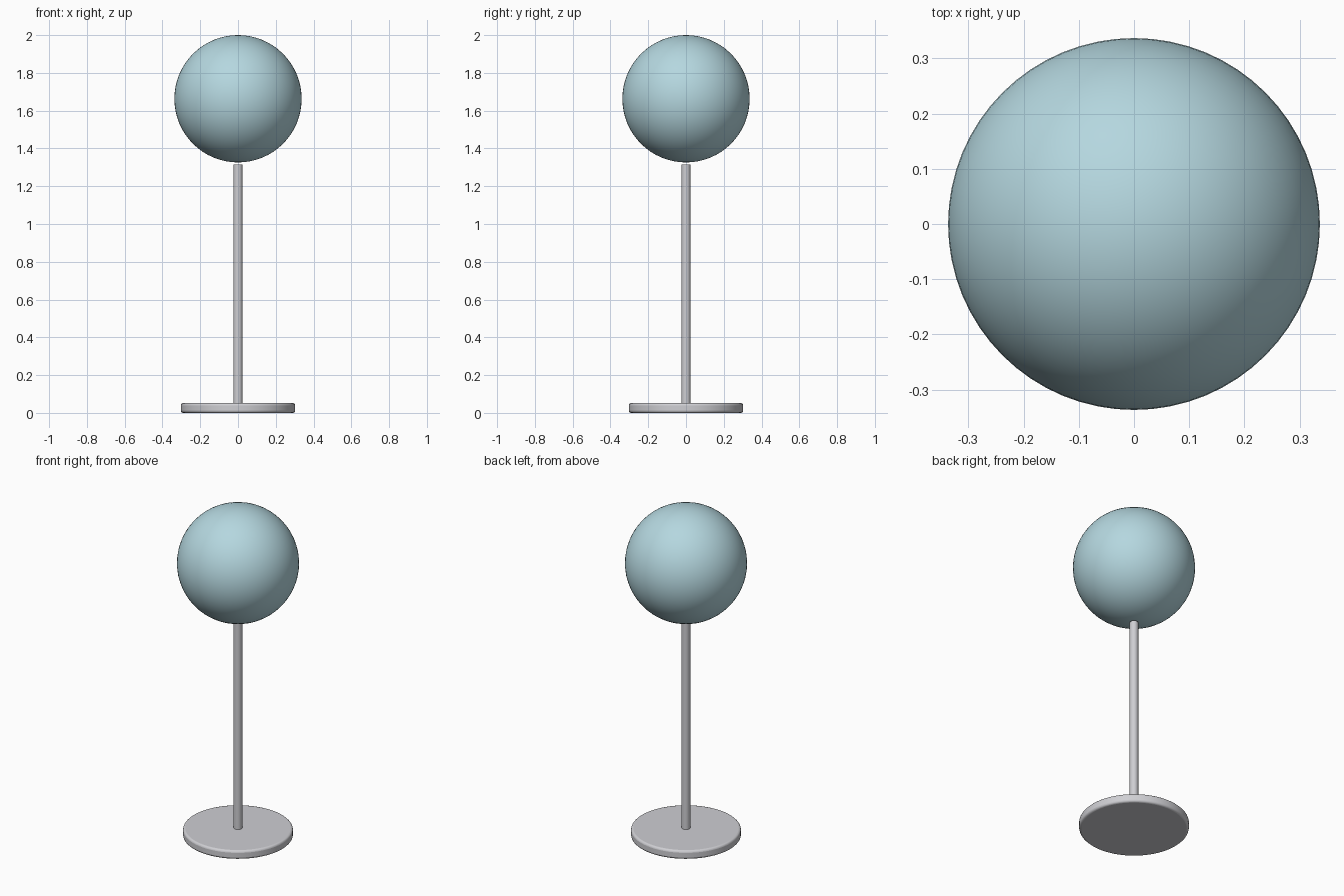
import bpy
import bmesh
import math

cube = bpy.data.objects.get("Cube")
if cube:
    bpy.data.objects.remove(cube, do_unlink=True)


def material(name, color):
    mat = bpy.data.materials.new(name)
    mat.use_nodes = True
    mat.diffuse_color = color
    mat.node_tree.nodes["Principled BSDF"].inputs["Base Color"].default_value = color
    return mat


def finish(name, mat):
    obj = bpy.context.object
    obj.name = name
    obj.data.materials.append(mat)
    bpy.ops.object.shade_smooth_by_angle(angle=math.radians(35))
    return obj


def cylinder(name, radius, bottom, top, sides, mat):
    bpy.ops.mesh.primitive_cylinder_add(vertices=sides, radius=radius, depth=top - bottom,
                                        location=(0, 0, (bottom + top) / 2))
    return finish(name, mat)


blue = material("pale blue", (0.46, 0.68, 0.74, 1))
grey = material("light grey", (0.62, 0.62, 0.65, 1))

# Round base with softened rims
base = cylinder("base", 0.303, 0, 0.052, 64, grey)
bevel = base.modifiers.new("rounded_rim", "BEVEL")
bevel.width = 0.012
bevel.segments = 3
bevel.limit_method = "ANGLE"

# Slim pole, stopping just short of the globe
cylinder("pole", 0.024, 0.04, 1.314, 32, grey)

# Globe
bpy.ops.mesh.primitive_uv_sphere_add(segments=64, ring_count=32, radius=0.337,
                                     location=(0, 0, 1.663))
finish("globe", blue)
